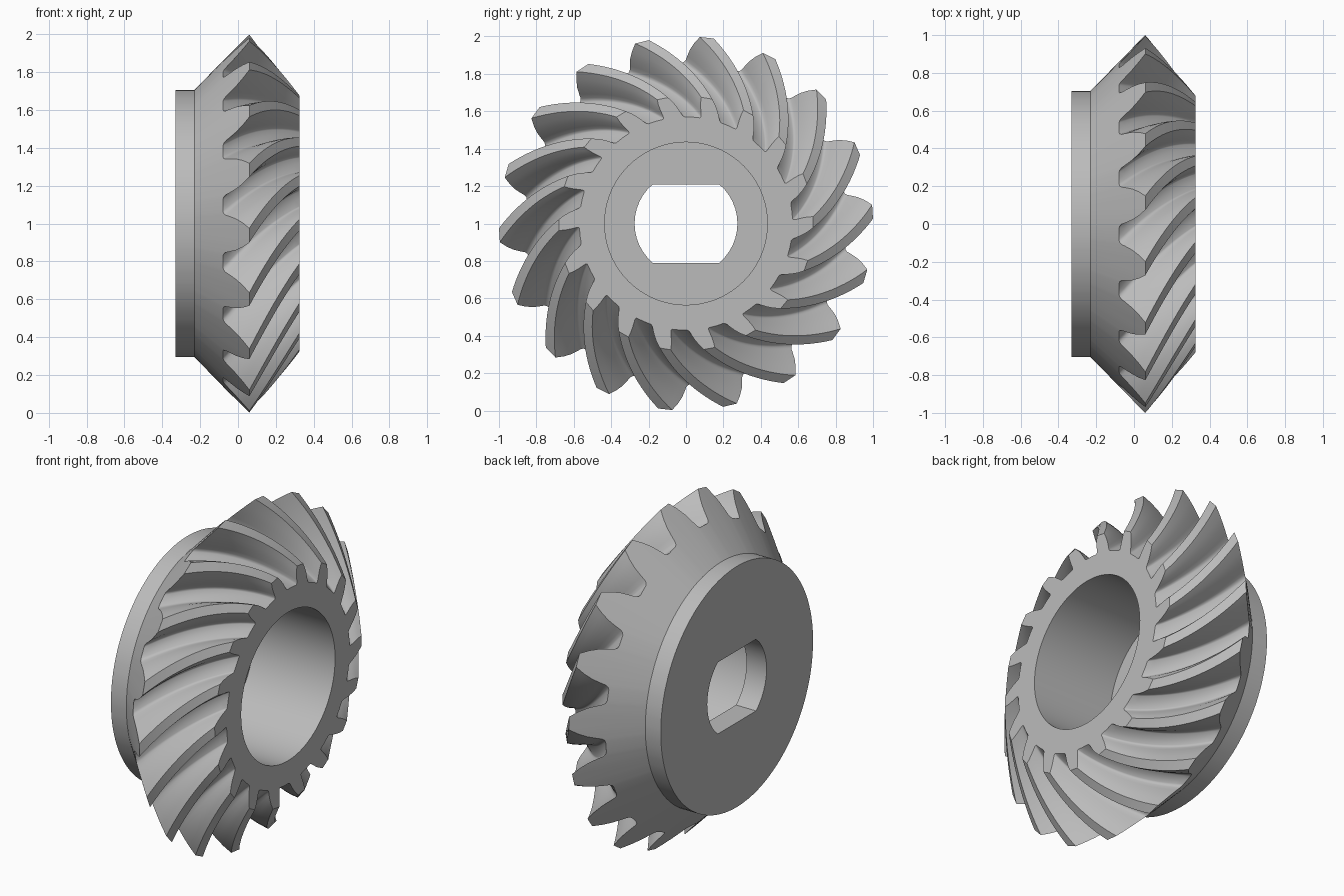
import bpy, bmesh
from math import sin, cos, asin, radians, pi

cube = bpy.data.objects.get("Cube")
if cube:
    bpy.data.objects.remove(cube, do_unlink=True)

TEETH = 18
STEPS = 14
PHASE = 3.6
# tooth profile: height fraction, half width in degrees at the outer and inner end
PROFILE = [(0, 8, 5.9), (.03, 7.1, 5.4), (.1, 6.5, 5), (.25, 6, 4.7),
           (.5, 5.1, 4.2), (.75, 3.8, 3.5), (1, 2.15, 2.5)]
TIP = ((.06, 1.0), (.325, .68))       # (x, radius) at the outer and inner end
ROOT = ((-.08, .86), (.325, .57))
PITCH = 360 / TEETH

bm = bmesh.new()


def lerp(a, b, t):
    return a + (b - a) * t


def vert(x, r, deg):
    a = radians(deg)
    return bm.verts.new((x, r * cos(a), 1 + r * sin(a)))


def ring(x, r, angles):
    return [vert(x, r, a) for a in angles]


def bridge(a, b):
    n = len(a)
    for i in range(n):
        j = (i + 1) % n
        bm.faces.new((a[i], a[j], b[j], b[i]))


def fill(outer, inner, direction):
    """Flat face between two loops."""
    edges = [bm.edges.get((loop[i - 1], loop[i]))
             for loop in (outer, inner) for i in range(len(loop))]
    bmesh.ops.triangle_fill(bm, use_beauty=True, edges=edges, normal=(direction, 0, 0))


def tooth_points(t):
    """One pitch of the gear section: (height, angle) from gap middle onwards."""
    def centre(h):
        return PHASE - t * (27 - 4 * h)
    pts = [(0, centre(0) - PITCH / 2)]
    pts += [(h, centre(h) - lerp(w0, w1, t)) for h, w0, w1 in PROFILE]
    pts += [(h, centre(h) + lerp(w0, w1, t)) for h, w0, w1 in reversed(PROFILE)]
    return pts


def tooth_ring(t):
    verts = []
    for k in range(TEETH):
        for h, a in tooth_points(t):
            x, r = (lerp(lerp(ROOT[0][c], ROOT[1][c], t),
                         lerp(TIP[0][c], TIP[1][c], t), h) for c in (0, 1))
            verts.append(vert(x, r, a + k * PITCH))
    return verts


def keyed_hole(x):
    """Round hole with two flats."""
    r, flat = .275, .21
    half = asin(flat / r)
    angles = [c + half * (i / 6 - 1) for c in (0, pi) for i in range(13)]
    return [bm.verts.new((x, r * cos(a), 1 + r * sin(a))) for a in angles]


# spiral teeth
rings = [tooth_ring(i / STEPS) for i in range(STEPS + 1)]
for a, b in zip(rings, rings[1:]):
    bridge(a, b)

# back cone and flange
back_angles = [a + k * PITCH for k in range(TEETH) for h, a in tooth_points(0)]
cone_base = ring(-.23, .705, back_angles)
flange_back = ring(-.33, .705, back_angles)
bridge(cone_base, rings[0])
bridge(flange_back, cone_base)

# counterbore
even = [i * 5 for i in range(72)]
bore_front = ring(.325, .435, even)
bore_floor = ring(-.2, .435, even)
bridge(bore_front, bore_floor)

# keyed through hole
hole_front, hole_back = keyed_hole(-.2), keyed_hole(-.33)
bridge(hole_front, hole_back)

# flat faces
fill(rings[-1], bore_front, 1)
fill(bore_floor, hole_front, 1)
fill(flange_back, hole_back, -1)
bmesh.ops.recalc_face_normals(bm, faces=bm.faces[:])

mesh = bpy.data.meshes.new("bevel_gear")
bm.to_mesh(mesh)
bm.free()
gear = bpy.data.objects.new("bevel_gear", mesh)
bpy.context.scene.collection.objects.link(gear)

# plain grey metal
grey = bpy.data.materials.new("grey_metal")
grey.use_nodes = True
colour = (.5, .5, .5, 1)
grey.diffuse_color = colour
for node in grey.node_tree.nodes:
    if node.type == 'BSDF_PRINCIPLED':
        node.inputs["Base Color"].default_value = colour
mesh.materials.append(grey)

bpy.ops.object.select_all(action='DESELECT')
gear.select_set(True)
bpy.context.view_layer.objects.active = gear
bpy.ops.object.shade_smooth_by_angle(angle=radians(38))
